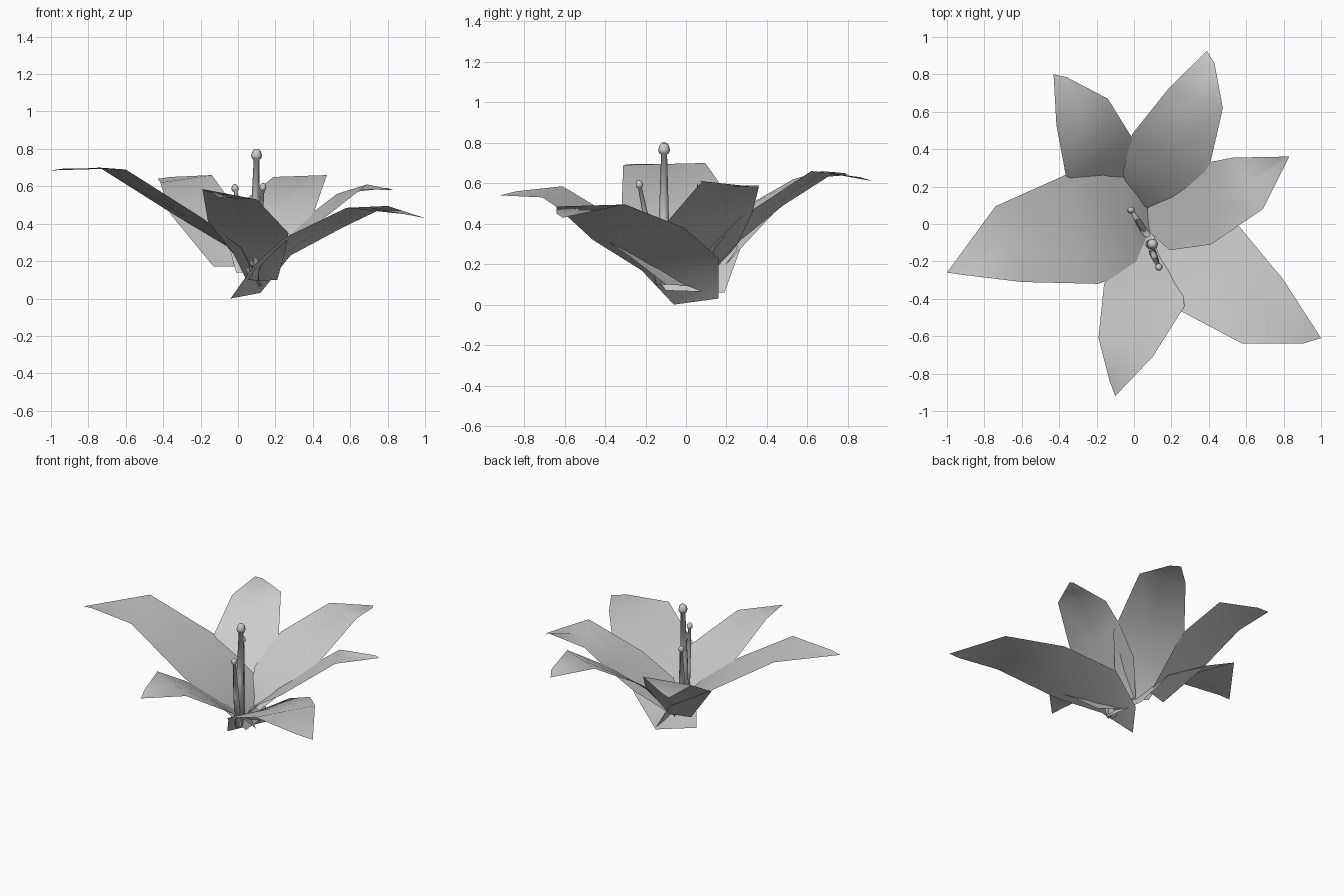
import bpy, bmesh
from math import cos, sin, tau
from mathutils import Vector


def finish(name, bm):
    me = bpy.data.meshes.new(name)
    bm.to_mesh(me)
    bm.free()
    for p in me.polygons:
        p.use_smooth = True
    ob = bpy.data.objects.new(name, me)
    bpy.context.collection.objects.link(ob)
    return ob


def petal(name, left, right, sag=0.01):
    """Thin petal from its two edges (base to tip), with a slightly sunken midrib."""
    bm = bmesh.new()
    rows = []
    last = len(left) - 1
    for i, (l, r) in enumerate(zip(left, right)):
        l, r = Vector(l), Vector(r)
        mid = (l + r) / 2
        if 0 < i < last - 1:
            mid.z -= sag
        cols = (l, r) if i == last else (l, mid, r)
        rows.append([bm.verts.new(v) for v in cols])
    for a, b in zip(rows, rows[1:]):
        if len(b) == 2:
            bm.faces.new((a[0], a[1], b[0]))
            bm.faces.new((a[1], b[1], b[0]))
            bm.faces.new((a[1], a[2], b[1]))
        else:
            bm.faces.new((a[0], a[1], b[1], b[0]))
            bm.faces.new((a[1], a[2], b[2], b[1]))
    bmesh.ops.recalc_face_normals(bm, faces=bm.faces)
    if sum(f.normal.z for f in bm.faces) < 0:
        bmesh.ops.reverse_faces(bm, faces=bm.faces)
    return finish(name, bm)


def filament(name, base, top, r0, r1, ball):
    """Tapered stalk with a rounded head, lathed around its axis."""
    base, top = Vector(base), Vector(top)
    h = (top - base).length
    rot = (top - base).to_track_quat('Z', 'Y')
    prof = [(r0, 0), (r0 * 0.9, h * 0.45), (r1, h - 1.9 * ball), (ball * 0.8, h - 1.75 * ball),
            (ball, h - 1.2 * ball), (ball * 0.75, h - 0.4 * ball), (ball * 0.4, h)]
    bm = bmesh.new()
    n = 8
    rings = [[bm.verts.new(base + rot @ Vector((r * cos(tau * k / n), r * sin(tau * k / n), z)))
              for k in range(n)] for r, z in prof]
    for a, b in zip(rings, rings[1:]):
        for k in range(n):
            j = (k + 1) % n
            bm.faces.new((a[k], a[j], b[j], b[k]))
    bm.faces.new(rings[-1])
    bm.faces.new(rings[0][::-1])
    return finish(name, bm)


# Petals, each given as left and right edge, base to tip
petal("petal_left",
      [(0.13, -0.10, 0.07), (0.02, -0.24, 0.27), (-0.19, -0.32, 0.43), (-0.60, -0.31, 0.69), (-0.93, -0.27, 0.695)],
      [(0.10, 0.19, 0.06), (-0.06, 0.27, 0.28), (-0.36, 0.265, 0.46), (-0.74, 0.095, 0.70), (-1.0, -0.26, 0.685)])
petal("petal_back_left",
      [(-0.13, 0.13, 0.17), (-0.36, 0.235, 0.45), (-0.415, 0.53, 0.62), (-0.43, 0.80, 0.64)],
      [(0.01, 0.17, 0.17), (-0.01, 0.46, 0.48), (-0.14, 0.67, 0.66), (-0.36, 0.785, 0.65)])
petal("petal_back_right",
      [(-0.01, 0.13, 0.14), (-0.06, 0.27, 0.32), (-0.01, 0.48, 0.49), (0.19, 0.73, 0.65), (0.39, 0.925, 0.61)],
      [(0.12, 0.06, 0.14), (0.26, 0.12, 0.28), (0.395, 0.27, 0.43), (0.475, 0.62, 0.66), (0.43, 0.86, 0.63)])
petal("petal_right",
      [(0.07, 0.10, 0.14), (0.22, 0.26, 0.31), (0.40, 0.33, 0.46), (0.53, 0.355, 0.56), (0.80, 0.36, 0.59)],
      [(0.08, -0.04, 0.12), (0.19, -0.14, 0.25), (0.41, -0.11, 0.39), (0.69, 0.08, 0.61), (0.83, 0.36, 0.58)])
petal("petal_front_right",
      [(0.12, 0.16, 0.03), (0.28, 0.16, 0.23), (0.56, -0.01, 0.38), (0.80, -0.30, 0.495), (1.0, -0.61, 0.43)],
      [(-0.04, -0.06, 0.0), (0.08, -0.22, 0.17), (0.24, -0.46, 0.32), (0.58, -0.64, 0.485), (0.90, -0.64, 0.45)])
petal("petal_front",
      [(0.21, -0.10, 0.10), (0.25, -0.28, 0.24), (0.27, -0.44, 0.35), (0.10, -0.71, 0.53), (-0.10, -0.92, 0.54)],
      [(0.05, 0.05, 0.09), (-0.03, -0.14, 0.25), (-0.16, -0.32, 0.41), (-0.19, -0.61, 0.585), (-0.13, -0.84, 0.56)])

# Pistil and two stamens
filament("pistil", (0.085, -0.11, 0.10), (0.10, -0.108, 0.80), 0.028, 0.015, 0.030)
filament("stamen_back", (0.07, -0.06, 0.12), (-0.02, 0.08, 0.61), 0.020, 0.010, 0.020)
filament("stamen_front", (0.09, -0.13, 0.10), (0.135, -0.235, 0.615), 0.020, 0.010, 0.020)
